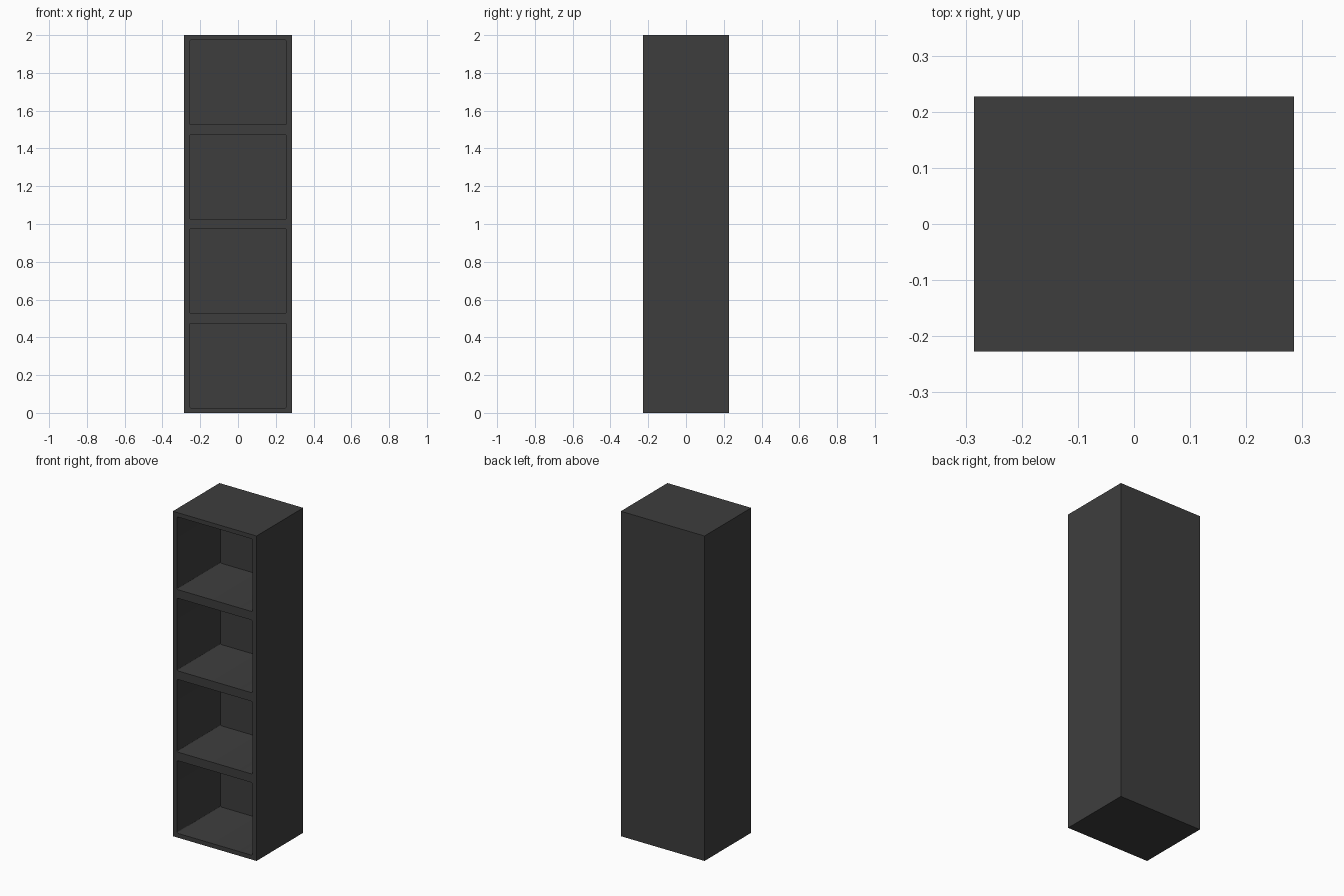
import bpy, bmesh
from mathutils import Matrix

if "Cube" in bpy.data.objects:
    bpy.data.objects.remove(bpy.data.objects["Cube"])

W, D, H = 0.57, 0.454, 2.0        # outer size
HOLE_W, HOLE_H = 0.516, 0.447     # compartment opening
BACK_Y = 0.197                    # inner face of the back panel
CORNER = 0.01                     # opening corner radius

mat = bpy.data.materials.new("charcoal")
mat.diffuse_color = (0.048, 0.048, 0.048, 1)
mat.use_nodes = True
mat.node_tree.nodes["Principled BSDF"].inputs["Base Color"].default_value = mat.diffuse_color


def add_box(bm, lo, hi):
    size = [b - a for a, b in zip(lo, hi)]
    mid = [(a + b) / 2 for a, b in zip(lo, hi)]
    return bmesh.ops.create_cube(
        bm, size=1, matrix=Matrix.Translation(mid) @ Matrix.Diagonal((*size, 1)))["verts"]


def finish(bm, name):
    mesh = bpy.data.meshes.new(name)
    bm.to_mesh(mesh)
    bm.free()
    mesh.materials.append(mat)
    obj = bpy.data.objects.new(name, mesh)
    bpy.context.collection.objects.link(obj)
    return obj


# Cabinet body
bm = bmesh.new()
add_box(bm, (-W / 2, -D / 2, 0), (W / 2, D / 2, H))
body = finish(bm, "shelf_cabinet")

# Four stacked compartments with slightly rounded corners
bm = bmesh.new()
for i in range(4):
    z = 0.25 + 0.5 * i
    add_box(bm, (-HOLE_W / 2, -D / 2 - 0.1, z - HOLE_H / 2),
            (HOLE_W / 2, BACK_Y, z + HOLE_H / 2))
depth_edges = [e for e in bm.edges
               if abs(e.verts[0].co.y - e.verts[1].co.y) > 0.1]
bmesh.ops.bevel(bm, geom=depth_edges, offset=CORNER, segments=3,
                profile=0.5, affect='EDGES')
bmesh.ops.recalc_face_normals(bm, faces=bm.faces)
cutter = finish(bm, "compartment_cutter")
cutter.hide_render = True

# Carve the compartments, then drop the cutter
mod = body.modifiers.new("compartments", 'BOOLEAN')
mod.object = cutter
mod.operation = 'DIFFERENCE'
mod.solver = 'EXACT'
bpy.context.view_layer.objects.active = body
body.select_set(True)
bpy.ops.object.modifier_apply(modifier=mod.name)
bpy.data.objects.remove(cutter)
bpy.ops.object.shade_smooth_by_angle()
